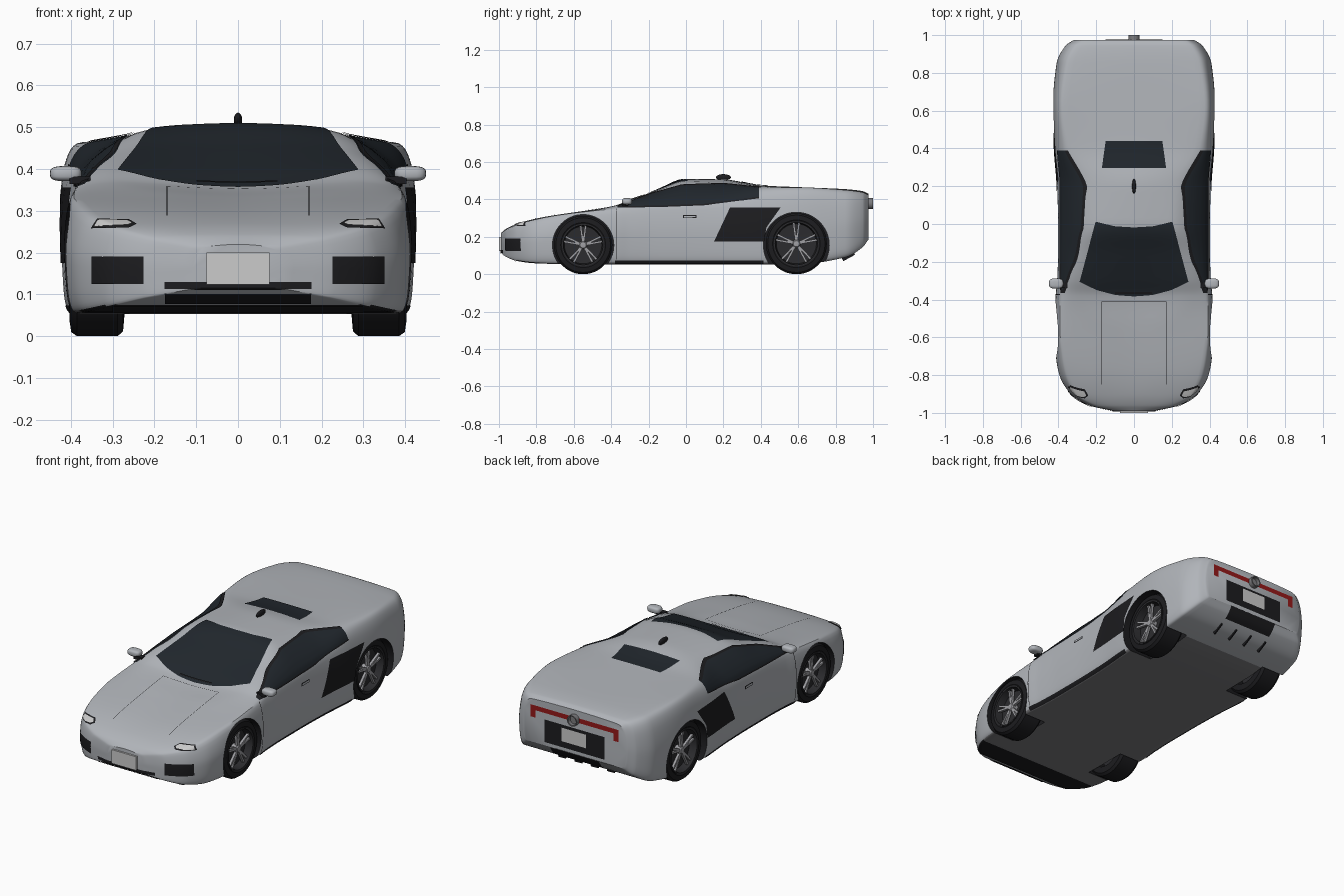
import bpy, bmesh, math
from mathutils import Vector, Matrix
from mathutils.bvhtree import BVHTree

if "Cube" in bpy.data.objects:
    bpy.data.objects.remove(bpy.data.objects["Cube"])

def mat(name, c):
    m = bpy.data.materials.new(name)
    m.diffuse_color = (*c, 1)
    m.use_nodes = True
    m.node_tree.nodes["Principled BSDF"].inputs["Base Color"].default_value = m.diffuse_color
    return m

SILVER = mat("silver", (.44, .46, .49))
BLACK = mat("black", (.012, .012, .014))
GLASS = mat("dark_glass", (.015, .02, .026))
FLOOR = mat("floor_grey", (.2, .2, .21))
RED = mat("red", (.3, .01, .01))
WHITE = mat("white", (.75, .75, .73))
RIM = mat("rim_dark", (.025, .025, .028))
SPOKE = mat("spoke_metal", (.35, .35, .37))

def finish(name, bm, *mats, angle=35):
    me = bpy.data.meshes.new(name)
    bm.to_mesh(me)
    bm.free()
    for m in mats:
        me.materials.append(m)
    me.shade_smooth()
    me.set_sharp_from_angle(angle=math.radians(angle))
    ob = bpy.data.objects.new(name, me)
    bpy.context.collection.objects.link(ob)
    return ob

def pchip(xs, ys, ts):
    """Smooth interpolation without overshoot."""
    n = len(xs)
    h = [xs[i + 1] - xs[i] for i in range(n - 1)]
    d = [(ys[i + 1] - ys[i]) / h[i] for i in range(n - 1)]
    m = [d[0]] + [2 * a * b / (a + b) if a * b > 0 else 0 for a, b in zip(d, d[1:])] + [d[-1]]
    out = []
    for t in ts:
        i = max(j for j in range(n - 1) if j == 0 or xs[j] <= t)
        s = (t - xs[i]) / h[i]
        out.append((1 + 2 * s) * (1 - s) ** 2 * ys[i] + s * (1 - s) ** 2 * h[i] * m[i]
                   + s * s * (3 - 2 * s) * ys[i + 1] + s * s * (s - 1) * h[i] * m[i + 1])
    return out

# Body stations: y, floor z, half width, shoulder x, z, roof edge x, z, centre top z
ST = [(-.99, .115, .11, .09, .21, .05, .217, .22),
      (-.96, .092, .24, .21, .235, .12, .243, .244),
      (-.90, .07, .335, .305, .264, .17, .27, .27),
      (-.80, .058, .395, .355, .293, .2, .298, .295),
      (-.70, .055, .413, .375, .313, .2, .316, .312),
      (-.55, .053, .42, .393, .333, .2, .338, .333),
      (-.38, .053, .415, .39, .35, .28, .367, .355),
      (-.30, .053, .407, .387, .357, .285, .398, .39),
      (-.15, .053, .402, .388, .36, .25, .448, .453),
      (.0, .053, .402, .388, .365, .208, .496, .509),
      (.2, .053, .407, .39, .377, .232, .487, .507),
      (.4, .053, .422, .402, .408, .345, .465, .475),
      (.62, .055, .43, .415, .41, .373, .464, .465),
      (.85, .09, .41, .392, .395, .345, .45, .455),
      (.945, .145, .362, .347, .385, .3, .437, .444),
      (.975, .185, .318, .305, .375, .27, .422, .43)]
K = 6
cols = list(zip(*ST))
ys = [a + (b - a) * k / K for a, b in zip(cols[0], cols[0][1:]) for k in range(K)] + [ST[-1][0]]
dense = [pchip(cols[0], c, ys) for c in cols[1:]]
bm = bmesh.new()
rings = []
for y, (zb, w, ws, zs, wr, zr, zt) in zip(ys, zip(*dense)):
    P = [(0, zb), (.92 * w, zb), (.98 * w, zb + .035), (w, .45 * zb + .55 * zs),
         (ws, zs), (wr, zr), (0, zt)]
    P = [(-P[1][0], P[1][1])] + P + [(-P[5][0], P[5][1])]
    ts = [k / K for k in range(6 * K + 1)]
    X, Z = (pchip(range(-1, 8), c, ts) for c in zip(*P))
    half = list(zip(X, Z))
    full = half + [(-x, z) for x, z in half[-2:0:-1]]
    rings.append([bm.verts.new((x, y, z)) for x, z in full])
n = len(rings[0])
for a, b in zip(rings, rings[1:]):
    for i in range(n):
        bm.faces.new((a[i], a[(i + 1) % n], b[(i + 1) % n], b[i]))
bm.faces.new(rings[0])
bm.faces.new(rings[-1])
bmesh.ops.recalc_face_normals(bm, faces=bm.faces)
bm.normal_update()
for f in bm.faces:
    c = f.calc_center_median()
    if f.normal.z < -.6 and c.y < .75 and c.z < .076:
        f.material_index = 2 if c.y < -.78 else 1
bvh = BVHTree.FromBMesh(bm)
body = finish("body", bm, SILVER, FLOOR, BLACK)

# Wheel wells cut through the body
WHEELS = [(-.55, .156, .164), (.59, .163, .176)]
turn = Matrix.Rotation(math.pi / 2, 4, 'Y')
cutters = []
for y, r, arch in WHEELS:
    for s in (1, -1):
        bm = bmesh.new()
        bmesh.ops.create_cone(bm, cap_ends=True, segments=64, radius1=arch, radius2=arch, depth=.25,
                              matrix=Matrix.Translation((s * .385, y, .155)) @ turn)
        c = finish("wheel_well_cutter", bm, BLACK)
        c.hide_render = True
        mod = body.modifiers.new("wheel_well", 'BOOLEAN')
        mod.operation, mod.object, mod.solver = 'DIFFERENCE', c, 'EXACT'
        mod.material_mode = 'TRANSFER'
        cutters.append(c)
dg = bpy.context.evaluated_depsgraph_get()
me = bpy.data.meshes.new_from_object(body.evaluated_get(dg))
body.modifiers.clear()
body.data = me
me.shade_smooth()
me.set_sharp_from_angle(angle=math.radians(35))
for c in cutters:
    bpy.data.objects.remove(c)

def along(line, t):
    """Point at fraction t of a polyline's length."""
    pts = [Vector(p) for p in line]
    seg = [(b - a).length for a, b in zip(pts, pts[1:])]
    d = t * sum(seg)
    for a, b, l in zip(pts, pts[1:], seg):
        if d <= l + 1e-9:
            return a.lerp(b, d / l)
        d -= l
    return pts[-1]

def patch(name, A, B, axis, sgn, m, off=.003, pair=False, nu=28, nv=8):
    """Panel between two lines, projected on to the body along an axis (0 x, 1 y, 2 z)."""
    for flip in ((1, -1) if pair else (1,)):
        bm, grid = bmesh.new(), []
        s = sgn * flip if axis == 0 else sgn
        d = Vector((0, 0, 0))
        d[axis] = -s
        for j in range(nv + 1):
            row = []
            for i in range(nu + 1):
                p = along(A, i / nu).lerp(along(B, i / nu), j / nv)
                o = list(p)
                if axis:
                    o[0] *= flip
                o.insert(axis, 2 * s)
                hit, nor = bvh.ray_cast(Vector(o), d)[:2]
                if hit is None:
                    o[axis] = .4 * s
                    hit, nor = bvh.find_nearest(Vector(o))[:2]
                row.append(bm.verts.new(hit + nor * off))
            grid.append(row)
        for a, b in zip(grid, grid[1:]):
            for i in range(nu):
                f = bm.faces.new((a[i], a[i + 1], b[i + 1], b[i]))
                f.normal_update()
                if f.normal.dot(d) > 0:
                    f.normal_flip()
        finish(name, bm, m)

def rect(name, x0, x1, z0, z1, axis, sgn, m, **k):
    patch(name, [(x0, z0), (x1, z0)], [(x0, z1), (x1, z1)], axis, sgn, m, **k)

# Glass
patch("windscreen", [(-.288, -.305), (-.2, -.348), (-.1, -.375), (0, -.383), (.1, -.375), (.2, -.348), (.288, -.305)],
      [(-.203, .012), (-.1, -.012), (0, -.018), (.1, -.012), (.203, .012)], 2, 1, GLASS, nv=16)
low = [(-.365, .354), (-.1, .36), (.1, .368), (.39, .405)]
top = [(-.365, .362), (-.2, .425), (-.02, .476), (.2, .483), (.39, .463)]
patch("side_window", low, top, 0, 1, GLASS, pair=True, nv=14)
edge = [(y, z - .006) for y, z in top]
patch("side_window_trim", edge, top, 0, 1, BLACK, off=.006, pair=True, nv=1)
patch("side_window_sill", low, [(y, z + .006) for y, z in low], 0, 1, BLACK, off=.006, pair=True, nv=1)
patch("engine_vent", [(-.17, .295), (.17, .295)], [(-.15, .44), (.15, .44)], 2, 1, GLASS)

# Side details
patch("side_intake", [(.15, .175), (.235, .355)], [(.418, .175), (.43, .25), (.505, .355)], 0, 1, BLACK, pair=True)
rect("sill", -.38, .415, .056, .074, 0, 1, BLACK, pair=True)
rect("door_seam", -.375, -.371, .08, .35, 0, 1, BLACK, off=.002, pair=True)
rect("door_handle", -.015, .055, .3, .316, 0, 1, BLACK, pair=True)
rect("door_handle_grip", -.01, .05, .304, .312, 0, 1, SILVER, off=.005, pair=True)

# Nose details
rect("brake_duct", .225, .348, .125, .19, 1, -1, BLACK, pair=True)
rect("upper_grille", -.175, .175, .113, .13, 1, -1, BLACK)
rect("lower_grille", -.175, .175, .08, .103, 1, -1, BLACK)
rect("front_splitter", -.3, .3, .06, .074, 1, -1, BLACK)
patch("headlight", [(.243, .266), (.26, .258), (.35, .257)], [(.243, .267), (.26, .277), (.336, .279)],
      1, -1, BLACK, pair=True)
patch("headlight_lens", [(.253, .266), (.264, .2615), (.341, .2605)], [(.253, .267), (.264, .2735), (.333, .2755)],
      1, -1, WHITE, off=.006, pair=True)
rect("hood_side_seam", .169, .171, -.85, -.41, 2, 1, BLACK, pair=True)
rect("hood_rear_seam", -.171, .171, -.412, -.41, 2, 1, BLACK)
rect("wiper", -.1, .095, -.367, -.358, 2, 1, BLACK, off=.009)

# Tail details
rect("tail_light_bar", -.27, .27, .366, .392, 1, 1, RED)
rect("tail_light_end", .24, .27, .325, .366, 1, 1, RED, pair=True)
rect("tail_panel", -.185, .185, .205, .33, 1, 1, BLACK)
rect("rear_plate", -.075, .075, .24, .315, 1, 1, WHITE, off=.007)
rect("diffuser_panel", -.15, .15, .13, .185, 1, 1, BLACK)

def box(name, loc, size, m, rot=Matrix()):
    bm = bmesh.new()
    bmesh.ops.create_cube(bm, size=1, matrix=Matrix.Translation(loc) @ rot @ Matrix.Diagonal((*size, 1)))
    return finish(name, bm, m)

def ball(name, loc, size, m, power=1):
    """Ellipsoid; a power below 1 makes it boxier."""
    bm = bmesh.new()
    bmesh.ops.create_uvsphere(bm, u_segments=24, v_segments=14, radius=1)
    for v in bm.verts:
        v.co = [l + s * math.copysign(abs(c) ** power, c) for l, s, c in zip(loc, size, v.co)]
    return finish(name, bm, m)

def lathe(name, prof, m, M, closed=True, seg=48):
    """Spin (radius, x) points round the x axis, then place with matrix M."""
    bm = bmesh.new()
    R = [[bm.verts.new(M @ Vector((x, r * math.cos(a), r * math.sin(a)))) for r, x in prof]
         for a in (2 * math.pi * i / seg for i in range(seg))]
    for i in range(seg):
        a, b = R[i], R[(i + 1) % seg]
        for j in range(len(prof) if closed else len(prof) - 1):
            k = (j + 1) % len(prof)
            bm.faces.new((a[j], a[k], b[k], b[j]))
    bmesh.ops.remove_doubles(bm, verts=bm.verts, dist=1e-5)
    bmesh.ops.recalc_face_normals(bm, faces=bm.faces)
    return finish(name, bm, m)

box("front_plate", (0, -.993, .162), (.15, .014, .076), WHITE)
for x in (-.15, -.05, .05, .15):
    box("diffuser_fin", (x, .865, .1), (.007, .07, .03), BLACK, Matrix.Rotation(.5, 4, 'X'))
lathe("exhaust_pipe", [(.03, .96), (.03, 1), (.024, 1), (.024, .98), (0, .98), (0, .96)], FLOOR,
      Matrix.Translation((0, 0, .378)) @ Matrix.Rotation(math.pi / 2, 4, 'Z'))
ball("roof_antenna", (0, .2, .518), (.01, .04, .017), BLACK)
for s in (1, -1):
    ball("door_mirror", (s * .412, -.315, .389), (.038, .027, .018), SILVER, .65)
    box("mirror_stalk", (s * .378, -.325, .373), (.05, .03, .018), BLACK)

# Wheels
for y, r, _ in WHEELS:
    for s in (1, -1):
        M = Matrix.Translation((0, y, r)) @ Matrix.Diagonal((s, 1, 1, 1))
        q = r - .156
        lathe("tyre", [(.11 + q, .272), (r - .012, .275), (r, .288), (r, .385), (r - .01, .399),
                       (.12 + q, .403), (.112 + q, .398), (.11 + q, .385)], BLACK, M)
        lathe("rim", [(.113 + q, .39), (.113 + q, .403), (.106 + q, .403), (.1 + q, .36), (0, .355), (0, .345), (.11 + q, .345)],
              RIM, M)
        lathe("hub", [(0, .394), (.016, .392), (.022, .385), (.022, .35), (0, .35)], SPOKE, M)
        for i in range(5):
            for o in (-.13, .13):
                a = 2 * math.pi * i / 5 + o + math.pi / 2
                L = .088 + q
                c = .018 + L / 2
                box("spoke", (s * .381, y + c * math.cos(a), r + c * math.sin(a)), (.014, L, .011), SPOKE,
                    Matrix.Rotation(a, 4, 'X'))
